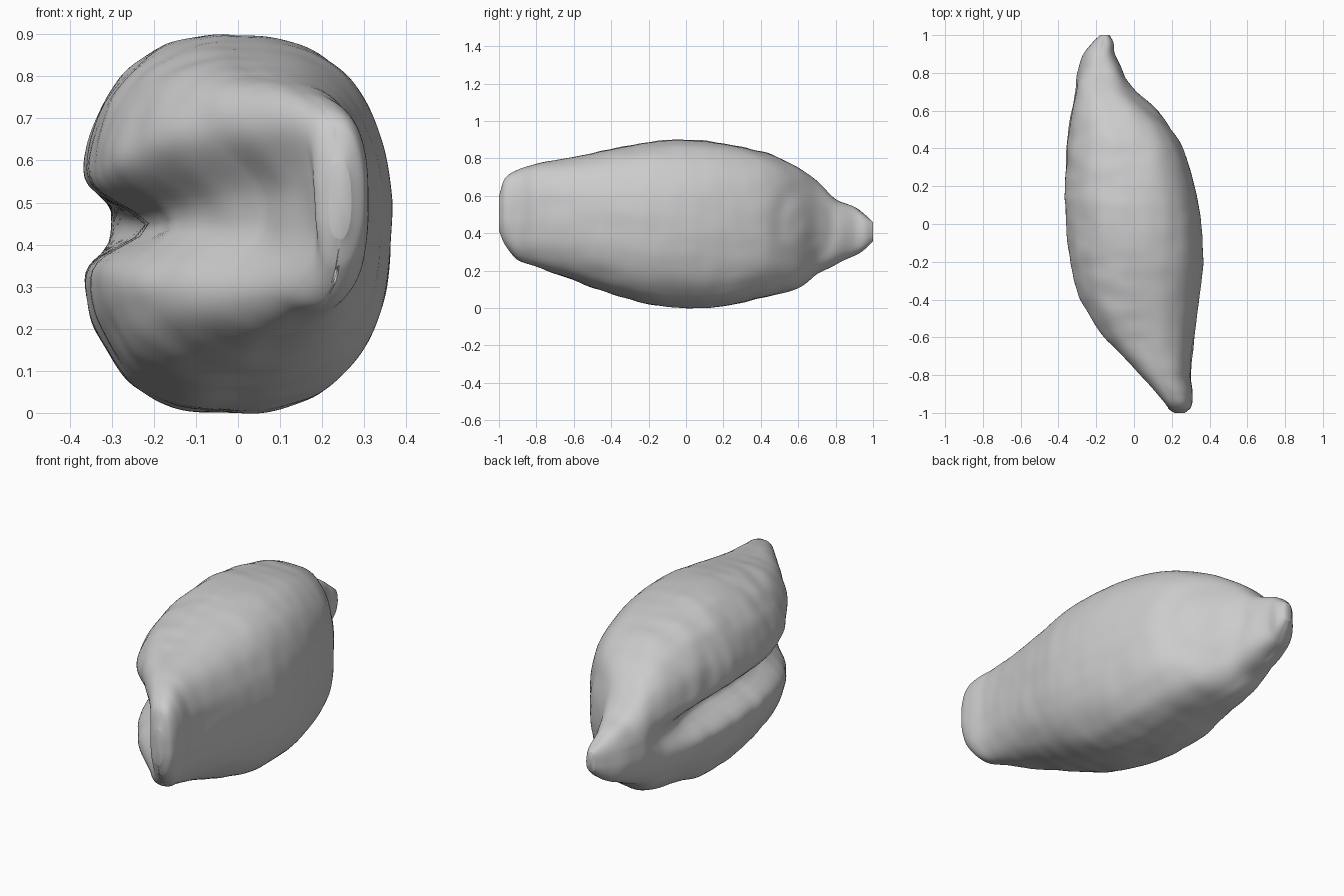
import bpy, bmesh, math
from mathutils import Vector, noise

cube = bpy.data.objects.get("Cube")
if cube:
    bpy.data.objects.remove(cube, do_unlink=True)

# Envelope of the kernel: y, x low, x high, z low, z high
PROFILE = [
    (-1, .21, .27, .41, .6), (-.97, .15, .3, .34, .69), (-.9, .08, .31, .26, .74),
    (-.8, -.01, .3, .22, .77), (-.6, -.19, .32, .15, .81), (-.4, -.3, .345, .075, .85),
    (-.2, -.35, .365, .02, .885), (0, -.37, .355, 0, .897), (.2, -.375, .32, .01, .88),
    (.4, -.365, .26, .055, .835), (.5, -.355, .205, .08, .8), (.6, -.34, .12, .11, .75),
    (.7, -.32, .01, .18, .68), (.8, -.3, -.05, .23, .58), (.9, -.265, -.1, .28, .54),
    (.96, -.22, -.11, .32, .49), (1, -.18, -.13, .36, .46),
]
RINGS, SIDES = 150, 160


def slope(i, k):
    a, b = PROFILE[max(i - 1, 0)], PROFILE[min(i + 1, len(PROFILE) - 1)]
    return (b[k] - a[k]) / (b[0] - a[0])


def envelope(y):
    """Smooth interpolation of the profile rows at y."""
    i = 0
    while i < len(PROFILE) - 2 and y > PROFILE[i + 1][0]:
        i += 1
    a, b = PROFILE[i], PROFILE[i + 1]
    h = b[0] - a[0]
    t = (y - a[0]) / h
    s = t * t * (3 - 2 * t)
    return [a[k] + (b[k] - a[k]) * s + h * t * (1 - t) *
            ((1 - t) * slope(i, k) - t * slope(i + 1, k)) for k in range(1, 5)]


def ramp(v, low, high):
    t = min(max((v - low) / (high - low), 0), 1)
    return t * t * (3 - 2 * t)


def bump(v, centre, width, sharpness=2):
    return math.exp(-abs((v - centre) / width) ** sharpness)


def power(v, p):
    return math.copysign(abs(v) ** p, v)


def surface_point(y, angle):
    x0, x1, z0, z1 = envelope(y)
    c, s = math.cos(angle), math.sin(angle)
    # The smooth flank is squarer towards the tip
    squareness = .8 - (.1 * ramp(y, -.1, .4) if c > 0 else .03)
    x = (x0 + x1) / 2 + (x1 - x0) / 2 * power(c, squareness)
    z = (z0 + z1) / 2 + (z1 - z0) / 2 * power(s, .84)
    front = 1 - ramp(y, -.95, -.15)
    # Lengthwise crease, opening into a broad flat hollow at the front end
    if c < 0:
        depth = min(.155, .45 * (x1 - x0 - .05)) * (1 - ramp(y, .15, .85))
        depth *= ramp(y, -1.02, -.94)
        x += depth * bump(z, .445 + .045 * front, .065 + .1 * front, 2 + front)
    # Slightly sunken germ patch near the tip
    else:
        r = math.hypot((y - .64) / .14, (z - .44) / .2)
        x += c * (.008 * bump(r, 0, .5) - .01 * bump(r, 1, .3))
    # Fine wrinkles, strongest beside the crease
    amount = .006 if c < 0 else .003
    ripple = noise.noise(Vector((x * 6, y * 12, z * 6)))
    ripple += noise.noise(Vector((x * 11, y * 3, z * 11)))
    return Vector((x, y, z)) + Vector((c, 0, s)) * ripple * amount


# Kernel body lofted from rings
bm = bmesh.new()
rings = []
for i in range(RINGS + 1):
    y = -math.cos(math.pi * i / RINGS)
    rings.append([bm.verts.new(surface_point(y, math.tau * j / SIDES))
                  for j in range(SIDES)])
for a, b in zip(rings, rings[1:]):
    for j in range(SIDES):
        k = (j + 1) % SIDES
        bm.faces.new((a[j], a[k], b[k], b[j]))
# Closed ends
for ring in (rings[0], rings[-1]):
    middle = bm.verts.new(sum((v.co for v in ring), Vector()) / SIDES)
    for j in range(SIDES):
        bm.faces.new((ring[j], ring[(j + 1) % SIDES], middle))
bmesh.ops.recalc_face_normals(bm, faces=bm.faces)
mesh = bpy.data.meshes.new("kernel")
bm.to_mesh(mesh)
bm.free()

kernel = bpy.data.objects.new("kernel", mesh)
bpy.context.collection.objects.link(kernel)
bpy.context.view_layer.objects.active = kernel
kernel.select_set(True)
bpy.ops.object.shade_smooth()

# Plain grey
GREY = (.6, .6, .6, 1)
grey = bpy.data.materials.new("light grey")
grey.use_nodes = True
grey.diffuse_color = GREY
grey.node_tree.nodes["Principled BSDF"].inputs["Base Color"].default_value = GREY
mesh.materials.append(grey)
